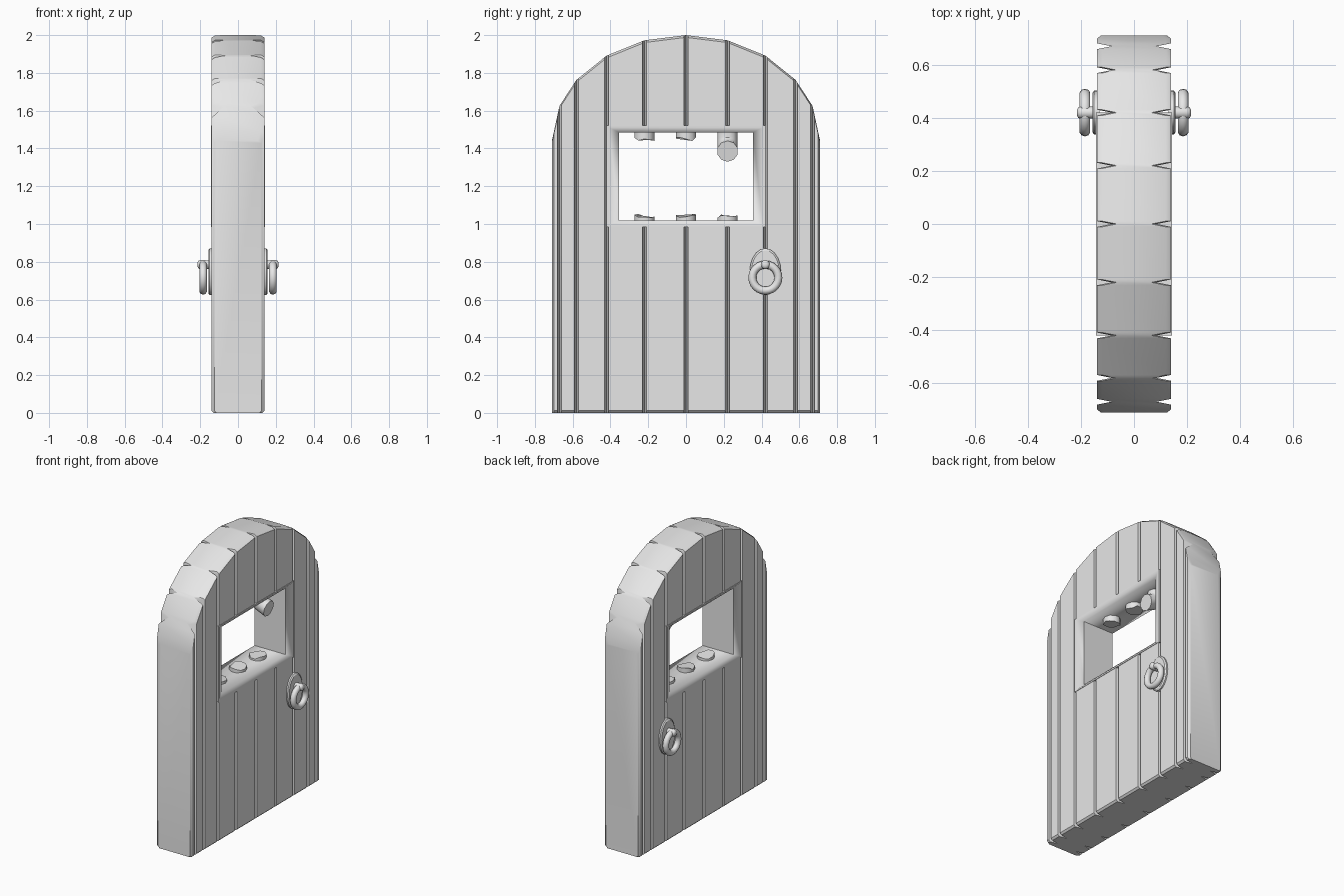
import bpy, bmesh, math, random
from mathutils import Vector

random.seed(4)
cube = bpy.data.objects.get("Cube")
if cube:
    bpy.data.objects.remove(cube, do_unlink=True)

grey = bpy.data.materials.new("plain grey")
grey.use_nodes = True
grey.diffuse_color = (0.8, 0.8, 0.8, 1)
grey.node_tree.nodes["Principled BSDF"].inputs["Base Color"].default_value = (0.8, 0.8, 0.8, 1)


def finish(name, bm, angle=35):
    bmesh.ops.recalc_face_normals(bm, faces=bm.faces)
    mesh = bpy.data.meshes.new(name)
    bm.to_mesh(mesh)
    bm.free()
    mesh.materials.append(grey)
    ob = bpy.data.objects.new(name, mesh)
    bpy.context.collection.objects.link(ob)
    smooth(ob, angle)
    return ob


def smooth(ob, angle=35):
    bpy.ops.object.select_all(action='DESELECT')
    ob.select_set(True)
    bpy.context.view_layer.objects.active = ob
    bpy.ops.object.shade_smooth_by_angle(angle=math.radians(angle))


def loft(rings, closed=False):
    """Skin a list of equal point rings, capped unless closed into a loop."""
    bm = bmesh.new()
    rows = [[bm.verts.new(p) for p in ring] for ring in rings]
    n = len(rows[0])
    pairs = list(zip(rows, rows[1:]))
    if closed:
        pairs.append((rows[-1], rows[0]))
    for a, b in pairs:
        for i in range(n):
            j = (i + 1) % n
            bm.faces.new((a[i], a[j], b[j], b[i]))
    if not closed:
        bm.faces.new(rows[0])
        bm.faces.new(rows[-1])
    return bm


# Arched door of planks with a V groove at every joint
HALF, SPRING, THICK, CORE = 0.71, 1.44, 0.14, 0.085
half_joints = [0.22, 0.42, 0.58, 0.67]
joints = [-HALF] + [-j for j in reversed(half_joints)] + [0] + half_joints + [HALF]


def arch(y):
    return SPRING + 0.56 * math.sqrt(max(0, 1 - (y / HALF) ** 2))


def section(y, top, h):
    c = 0.012
    right = [(h - c, 0), (h, c), (h, top - c), (h - 0.02, top)]
    left = [(-x, z) for x, z in reversed(right)]
    return [(x, y, z) for x, z in right + left]


stations = []
for y0, y1 in zip(joints, joints[1:]):
    for y in (y0, y0 + 0.011, y1 - 0.011, y1):
        t = (y - y0) / (y1 - y0)
        top = arch(y0) * (1 - t) + arch(y1) * t
        depth = THICK if y not in (y0, y1) else (0.125 if abs(y) == HALF else CORE)
        if not stations or y != stations[-1][0]:
            stations.append((y, top, depth))
door = finish("plank_door", loft([section(*s) for s in stations]))

# Window opening
WZ = 1.2525
bm = bmesh.new()
bmesh.ops.create_cube(bm, size=1)
for v in bm.verts:
    v.co = Vector((v.co.x, v.co.y * 0.80, v.co.z * 0.51 + WZ))
cutter = finish("window_cutter", bm)
cutter.hide_render = True
cut = door.modifiers.new("window", 'BOOLEAN')
cut.object = cutter
cut.solver = 'EXACT'
bpy.context.view_layer.objects.active = door
bpy.ops.object.modifier_apply(modifier="window")
bpy.data.objects.remove(cutter, do_unlink=True)
smooth(door)


# Window frame: lip, shallow chamfer and straight lining
def rect(x, hy, hz):
    return [(x, sy * hy, WZ + sz * hz) for sy, sz in ((-1, -1), (1, -1), (1, 1), (-1, 1))]


profile = [(0.143, 0.42, 0.268), (0.143, 0.407, 0.258), (0.12, 0.355, 0.233)]
rings = [rect(*p) for p in profile]
rings += [rect(-x, hy, hz) for x, hy, hz in reversed(profile)]
finish("window_frame", loft(rings, closed=True), 60)


# Broken window bars
def bar(name, path, radius=0.056, jag=0.012, sides=10):
    rings = []
    for k, (x, z, lean) in enumerate(path):
        ring = []
        for i in range(sides):
            a = math.tau * i / sides
            u = radius * math.cos(a)
            j = random.uniform(-jag, jag) if k == len(path) - 1 else 0
            ring.append((x + u * math.cos(lean), bar_y + radius * math.sin(a),
                         z + u * math.sin(lean) + j))
        rings.append(ring)
    finish(name, loft(rings), 40)


for n, bar_y in enumerate((-0.22, 0, 0.22)):
    bar(f"lower_bar_stub_{n}", [(0, 1.0, 0), (0, 1.043, 0)])
    if bar_y < 0.2:
        bar(f"upper_bar_stub_{n}", [(0, 1.5, 0), (0, 1.45, 0)])
    else:
        bar("bent_upper_bar", [(0, 1.5, 0), (0, 1.45, 0.15), (0.025, 1.41, 0.75),
                               (0.085, 1.385, 1.4)], jag=0)

# Ring handle on each face: oval plate, knob and hanging ring
HY = 0.42


def disc(x, ry, rz, z, sides=20):
    return [(x, HY + ry * math.cos(math.tau * i / sides), z + rz * math.sin(math.tau * i / sides))
            for i in range(sides)]


for side, label in ((1, "left"), (-1, "right")):
    finish(f"{label}_handle_plate", loft([
        disc(side * 0.13, 0.083, 0.124, 0.747), disc(side * 0.15, 0.083, 0.124, 0.747),
        disc(side * 0.157, 0.074, 0.114, 0.747)]))
    finish(f"{label}_handle_knob", loft([
        disc(side * x, r, r, 0.785, 12)
        for x, r in ((0.14, 0.022), (0.2, 0.024), (0.21, 0.02), (0.215, 0.01))]), 60)
    bpy.ops.mesh.primitive_torus_add(
        major_radius=0.069, minor_radius=0.021, major_segments=24, minor_segments=10,
        location=(side * 0.185, HY, 0.716), rotation=(0, math.pi / 2, 0))
    ring = bpy.context.object
    ring.name = f"{label}_handle_ring"
    ring.data.materials.append(grey)
    smooth(ring, 60)
